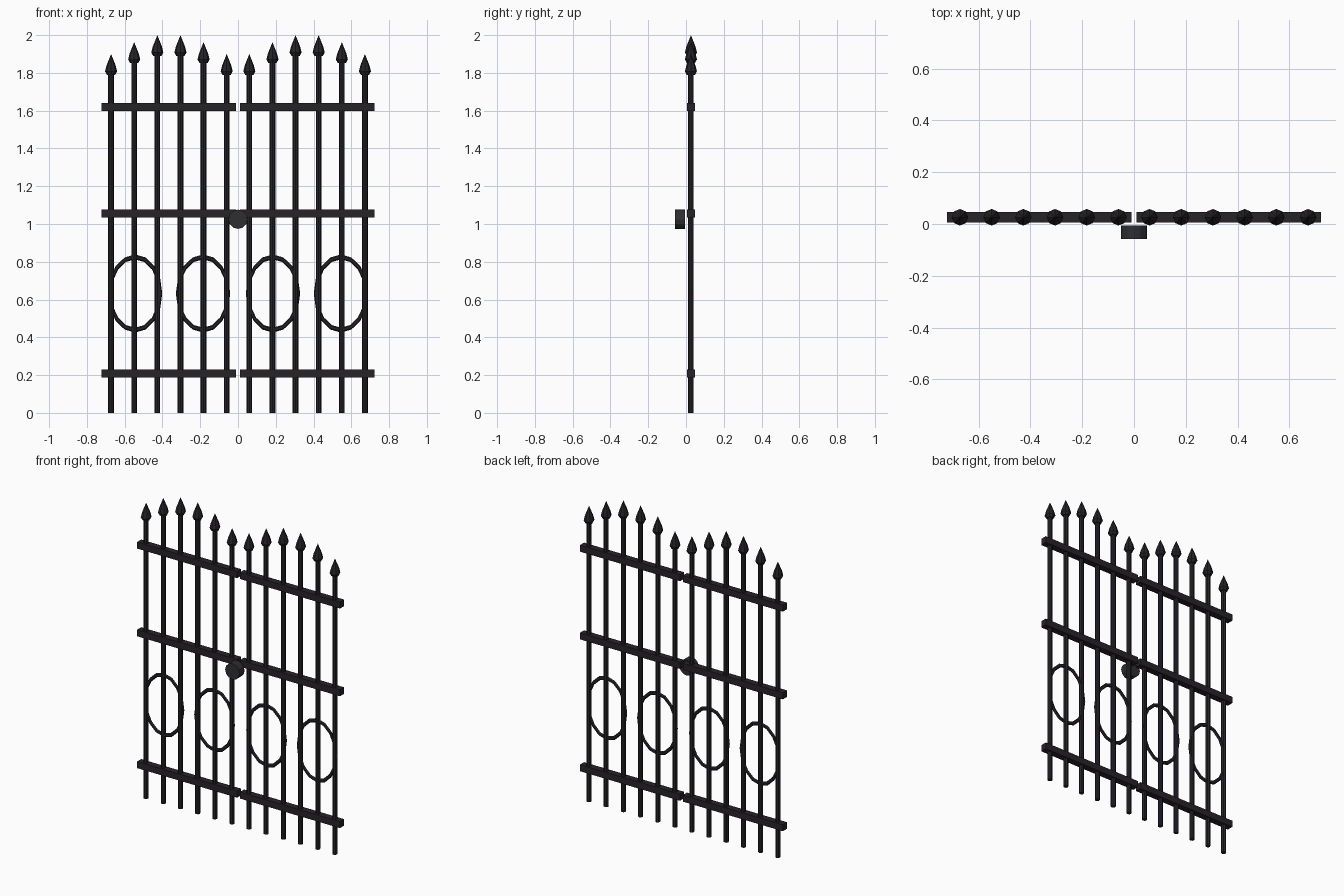
import bpy, bmesh
from math import cos, sin, pi, radians

if "Cube" in bpy.data.objects:
    bpy.data.objects.remove(bpy.data.objects["Cube"])

Y = 0.026  # plane of the gate leaves


def material(name, rgb):
    m = bpy.data.materials.new(name)
    m.diffuse_color = (*rgb, 1)
    m.use_nodes = True
    m.node_tree.nodes["Principled BSDF"].inputs["Base Color"].default_value = m.diffuse_color
    return m


iron = material("iron", (0.02, 0.017, 0.022))
steel = material("dark_steel", (0.028, 0.028, 0.032))


def finish(name, mat):
    ob = bpy.context.object
    ob.name = name
    ob.data.materials.append(mat)
    return ob


def bar(name, x, top):
    bpy.ops.mesh.primitive_cylinder_add(vertices=8, radius=0.015, depth=top, location=(x, Y, top / 2))
    finish(name, iron)


def spear(name, x, z, sides=8):
    # pointed head lofted through rings, from base to tip
    bm = bmesh.new()
    rings = []
    for r, h in ((0.022, 0.0), (0.032, 0.018), (0.024, 0.05)):
        rings.append([bm.verts.new((x + r * cos(2 * pi * i / sides), Y + r * sin(2 * pi * i / sides), z + h))
                      for i in range(sides)])
    tip = bm.verts.new((x, Y, z + 0.11))
    bm.faces.new(rings[0][::-1])
    for i in range(sides):
        j = (i + 1) % sides
        for a, b in zip(rings, rings[1:]):
            bm.faces.new((a[i], a[j], b[j], b[i]))
        bm.faces.new((rings[-1][i], rings[-1][j], tip))
    me = bpy.data.meshes.new(name)
    bm.to_mesh(me)
    bm.free()
    me.materials.append(iron)
    bpy.context.collection.objects.link(bpy.data.objects.new(name, me))


for side, s in (("left", -1), ("right", 1)):
    # upright bars with spear heads, arched across each leaf
    for i, tip in enumerate((1.90, 1.963, 2.0, 2.0, 1.963, 1.90)):
        x = s * (0.06 + 0.1224 * i)
        bar(f"{side}_bar_{i + 1}", x, tip - 0.10)
        spear(f"{side}_spear_head_{i + 1}", x, tip - 0.11)
    # horizontal rails
    for label, z in (("lower", 0.208), ("middle", 1.056), ("upper", 1.62)):
        bpy.ops.mesh.primitive_cube_add(size=1, location=(s * 0.366, Y, z))
        ob = finish(f"{side}_{label}_rail", iron)
        ob.scale = (0.712, 0.042, 0.042)
    # oval ornaments
    for label, x in (("inner", 0.185), ("outer", 0.545)):
        bpy.ops.mesh.primitive_torus_add(major_segments=16, minor_segments=6, major_radius=0.135,
                                         minor_radius=0.009, location=(s * x, Y, 0.632),
                                         rotation=(radians(90), 0, 0))
        ob = finish(f"{side}_{label}_oval_ring", iron)
        ob.scale = (1, 1.435, 1)

# round lock on the front
bpy.ops.mesh.primitive_cylinder_add(vertices=12, radius=0.051, depth=0.052, location=(0, -0.032, 1.025),
                                    rotation=(radians(90), 0, 0))
finish("lock", steel)
